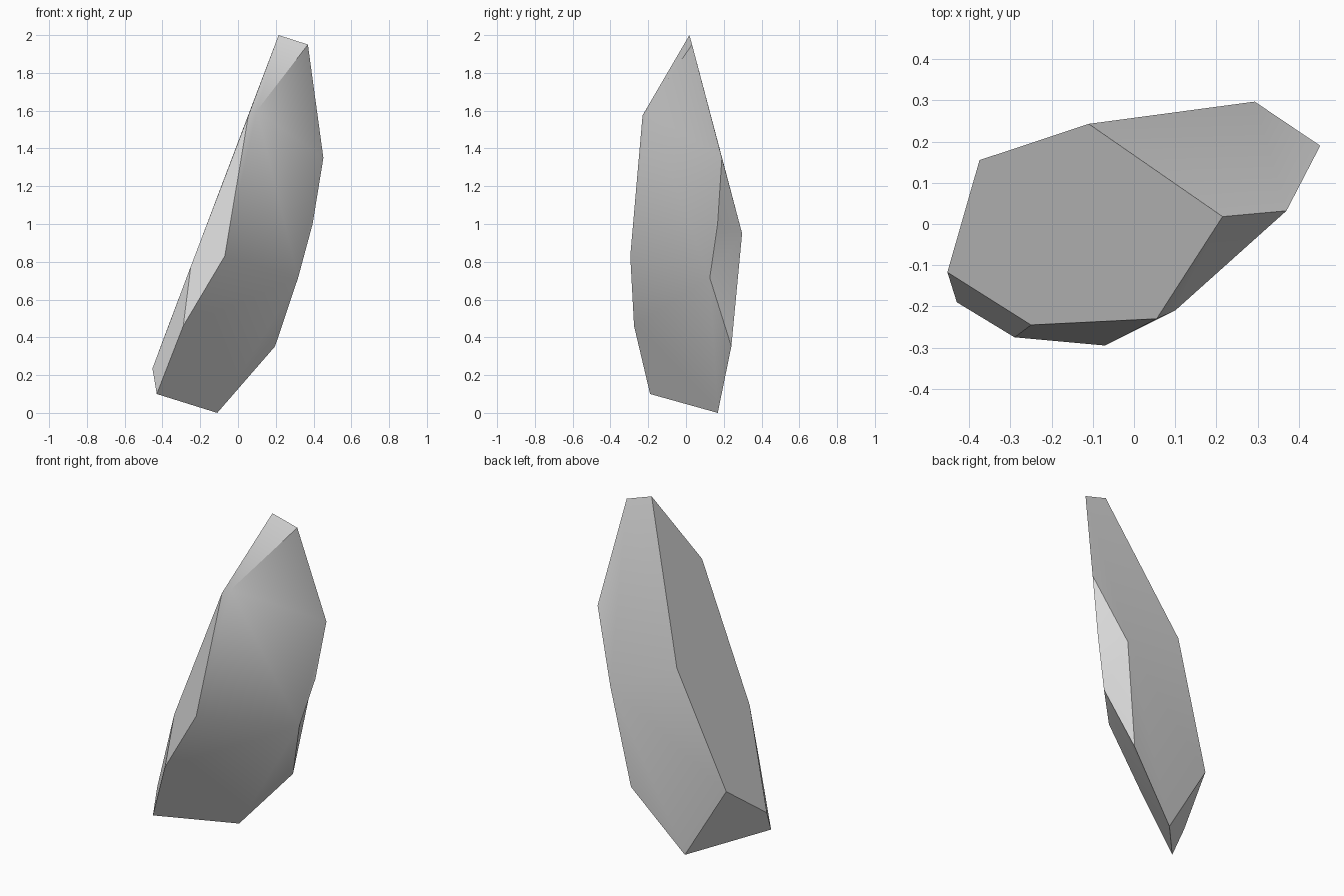
import bpy
import bmesh
import math

# Remove the default cube only
default_cube = bpy.data.objects.get("Cube")
if default_cube:
    bpy.data.objects.remove(default_cube, do_unlink=True)


def make_material(name, colour):
    material = bpy.data.materials.new(name)
    material.use_nodes = True
    material.diffuse_color = colour
    shader = next(node for node in material.node_tree.nodes
                  if node.type == "BSDF_PRINCIPLED")
    shader.inputs["Base Color"].default_value = colour
    return material


def make_faceted_solid(name, corners, facets, material):
    """Build a closed solid from named corners and facets spelled by corner names."""
    mesh = bpy.data.meshes.new(name)
    bm = bmesh.new()
    verts = {key: bm.verts.new(position) for key, position in corners.items()}
    for facet in facets:
        bm.faces.new([verts[key] for key in facet])
    bmesh.ops.recalc_face_normals(bm, faces=bm.faces[:])
    bm.to_mesh(mesh)
    bm.free()
    mesh.materials.append(material)
    solid = bpy.data.objects.new(name, mesh)
    bpy.context.collection.objects.link(solid)
    return solid


# Corners of the leaning shard
corners = {
    # tip and upper shoulder
    "A": (.215, .018, 2),
    "B": (.37, .032, 1.95),
    "C": (.452, .19, 1.35),
    # back ridge
    "D": (.293, .297, .95),
    "E": (-.11, .243, 1.144),
    "F": (-.375, .155, .444),
    # lower left end
    "G": (-.453, -.117, .235),
    "H": (-.43, -.19, .1),
    # front left ridge
    "I": (-.29, -.275, .46),
    "J": (-.25, -.245, .775),
    "K": (-.07, -.295, .83),
    "L": (.055, -.23, 1.575),
    "M": (.1, -.21, 1.6),
    # base and right edge
    "N": (-.11, .168, 0),
    "O": (.196, .24, .352),
    "P": (.318, .126, .715),
    "Q": (.395, .167, 1),
}

facets = [
    "AEFGJL",                 # long sloping left side
    "ABML",                   # chip below the tip
    "GHIJ", "JIKL",           # narrow front left chips
    "LKM", "KPQCBM",          # upper front
    "HNOPKI",                 # lower front
    "ABCDE", "EDONF",         # upper and lower back
    "CDQ", "DPQ", "DOP",      # right edge chips
    "NFGH",                   # underside
]

stone_grey = make_material("stone_grey", (.7, .7, .7, 1))
rock_shard = make_faceted_solid("rock_shard", corners, facets, stone_grey)

# Soft shading across shallow creases, crisp edges elsewhere
bpy.ops.object.select_all(action="DESELECT")
rock_shard.select_set(True)
bpy.context.view_layer.objects.active = rock_shard
bpy.ops.object.shade_smooth_by_angle(angle=math.radians(30))
